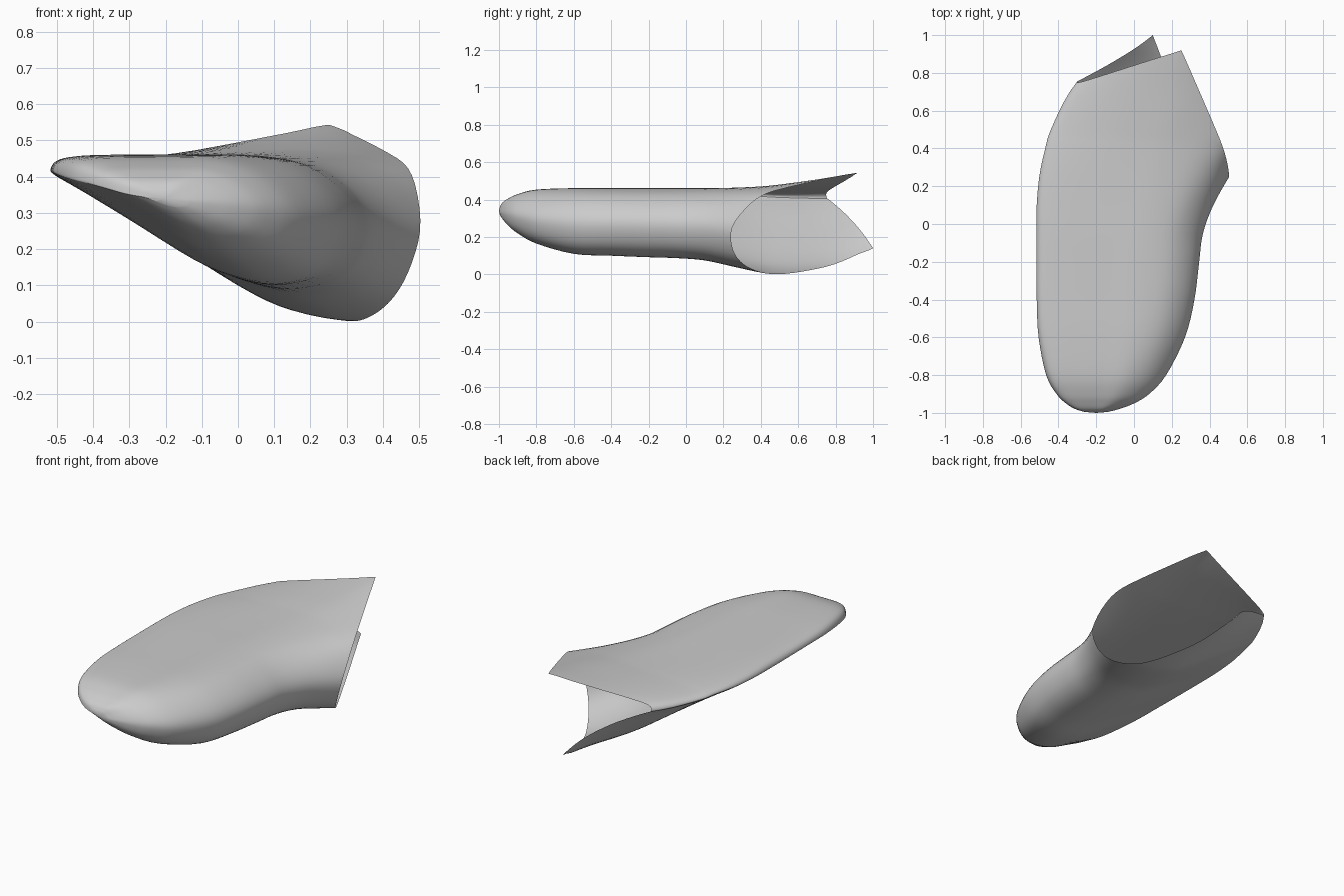
import bpy, bmesh
from mathutils import Vector

cube = bpy.data.objects.get("Cube")
if cube:
    bpy.data.objects.remove(cube, do_unlink=True)

# Cross-section outlines: (across the width, height above or below the thin edge)
TOE = [(0, 0), (.02, .6), (.08, .9), (.2, 1), (.45, 1), (.66, .97), (.83, .3),
       (.95, -.18), (1, -.45), (.965, -.76), (.885, -.94), (.755, -1), (.63, -.94),
       (.49, -.79), (.255, -.42), (.08, -.15), (.015, -.05)]
ANKLE = [(0, 0), (.02, .25), (.08, .42), (.2, .62), (.4, .86), (.6, 1), (.8, .6),
         (.91, -.05), (1, -.45), (.96, -.76), (.86, -.95), (.7, -1), (.54, -.93),
         (.42, -.78), (.25, -.47), (.1, -.18), (.02, -.04)]

# Stations along the length: y, thin edge x, thick edge x, edge z, top z, bottom z, blend
STATIONS = [
    (-.995, -.26, -.14, .345, .362, .318, 0), (-.98, -.31, -.08, .355, .385, .295, 0),
    (-.95, -.36, 0, .37, .405, .26, 0), (-.9, -.41, .08, .385, .428, .22, 0),
    (-.8, -.465, .17, .4, .452, .165, 0), (-.6, -.505, .27, .415, .46, .11, 0),
    (-.4, -.515, .32, .42, .46, .1, 0), (-.2, -.517, .345, .42, .46, .092, 0),
    (-.05, -.517, .365, .42, .46, .087, 0), (.1, -.515, .42, .42, .46, .075, .1),
    (.26, -.5, .51, .42, .463, .04, .35), (.4, -.47, .6, .42, .47, .01, .7),
    (.5, -.44, .66, .415, .48, 0, .9), (.7, -.34, .7, .41, .507, 0, 1),
    (.9, -.18, .6, .41, .54, 0, 1), (1, -.1, .47, .41, .55, 0, 1),
    (1.1, -.02, .36, .41, .56, .02, 1)]


def section(y, left, right, edge, top, bottom, blend):
    ring = []
    for a, b in zip(TOE, ANKLE):
        u, k = Vector(a).lerp(Vector(b), blend)
        z = edge + k * (top - edge if k > 0 else edge - bottom)
        ring.append(Vector((left + u * (right - left), y, z)))
    return ring


def smooth_path(points, steps, closed=False):
    """Spline through the points."""
    n = len(points)
    at = (lambda i: points[i % n]) if closed else (lambda i: points[min(max(i, 0), n - 1)])
    out = []
    for i in range(n if closed else n - 1):
        p, q, r, s = (at(i + j) for j in (-1, 0, 1, 2))
        for j in range(steps):
            t = j / steps
            out.append(q + (r - p) * (t / 2) + (p * 2 - q * 5 + r * 4 - s) * (t * t / 2)
                       + (q * 3 - p - r * 3 + s) * (t ** 3 / 2))
    return out if closed else out + [points[-1]]


# Loft the sections into a tube that starts at a closed tip
rings = [smooth_path(section(*s), 4, True) for s in STATIONS]
rails = [smooth_path(list(rail), 4) for rail in zip(*rings)]
bm = bmesh.new()
grid = [[bm.verts.new(p) for p in rail] for rail in rails]
tip = bm.verts.new((-.2, -1, .34))
for i, rail in enumerate(grid):
    nxt = grid[(i + 1) % len(grid)]
    bm.faces.new((tip, rail[0], nxt[0]))
    for j in range(len(rail) - 1):
        bm.faces.new((rail[j], rail[j + 1], nxt[j + 1], nxt[j]))

# Trim the side opening and the slanted back edge
for normal, offset in ((Vector((1, .494, -.276)), .555), (Vector((-.384, 1, .344)), 1.01)):
    bmesh.ops.bisect_plane(bm, geom=bm.verts[:] + bm.edges[:] + bm.faces[:],
                           plane_co=normal * (offset / normal.length_squared),
                           plane_no=normal, clear_outer=True)
bmesh.ops.recalc_face_normals(bm, faces=bm.faces[:])
if max(bm.faces, key=lambda f: f.calc_center_median().z).normal.z < 0:
    bmesh.ops.reverse_faces(bm, faces=bm.faces[:])

# Shell object
mesh = bpy.data.meshes.new("open_shell")
bm.to_mesh(mesh)
bm.free()
shell = bpy.data.objects.new("open_shell", mesh)
bpy.context.collection.objects.link(shell)
bpy.context.view_layer.objects.active = shell
shell.select_set(True)
bpy.ops.object.shade_smooth_by_angle()
